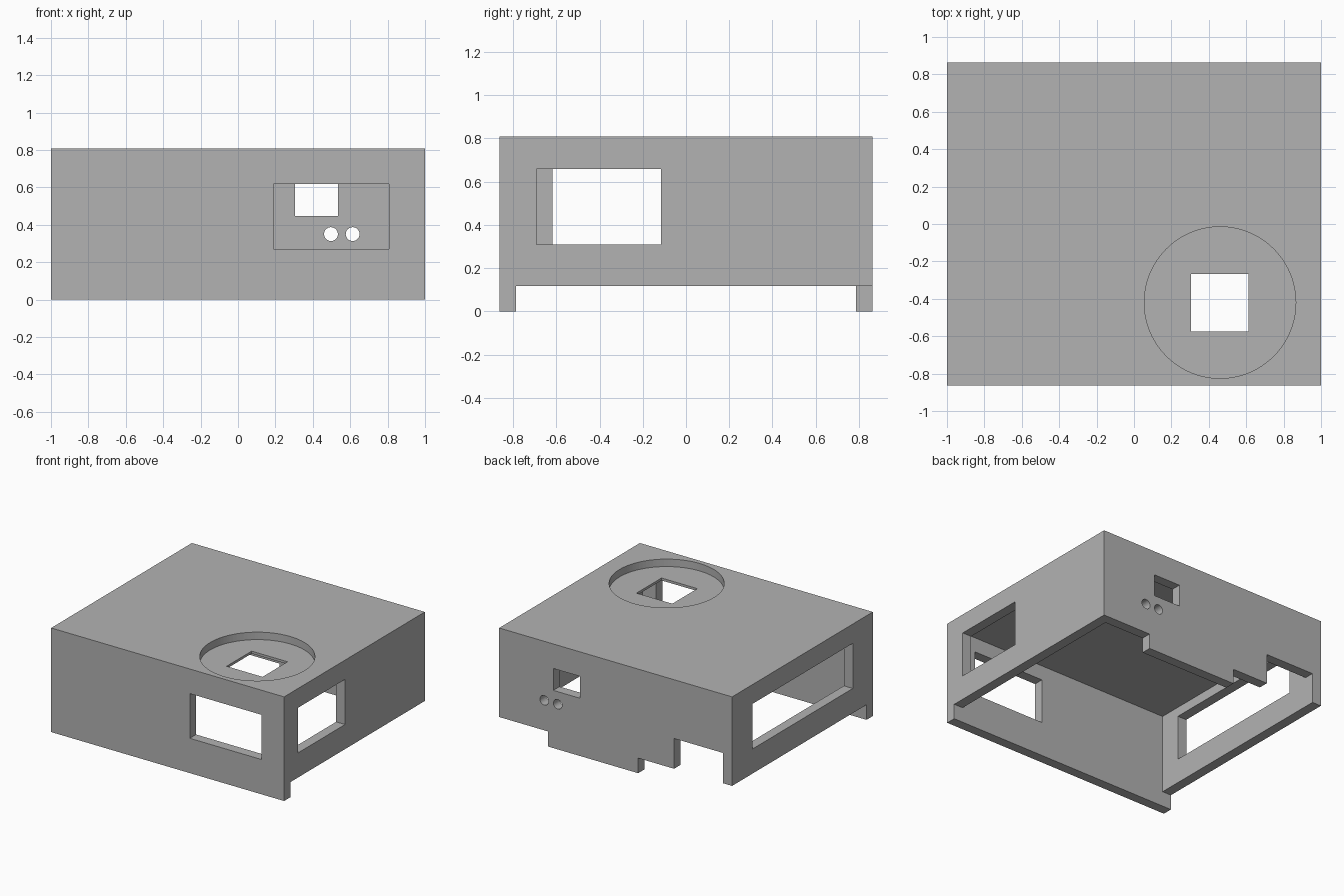
import bpy
import math

if "Cube" in bpy.data.objects:
    bpy.data.objects.remove(bpy.data.objects["Cube"], do_unlink=True)

HX, HY, H = 1.0, 0.863, 0.808   # half width, half depth, height
T = 0.077                       # wall thickness
IX, IY = HX - T, HY - T         # inner half sizes
SKIRT = 0.117                   # raised lower edge
OUT = 0.1                       # cutter overshoot


def box(name, x, y, z):
    bpy.ops.mesh.primitive_cube_add(size=1)
    ob = bpy.context.object
    ob.name = name
    for v in ob.data.vertices:
        v.co = [lo + (c + 0.5) * (hi - lo) for c, (lo, hi) in zip(v.co, (x, y, z))]
    return ob


def cylinder(name, radius, depth, location, rotation=(0, 0, 0), sides=32):
    bpy.ops.mesh.primitive_cylinder_add(vertices=sides, radius=radius, depth=depth,
                                        location=location, rotation=rotation)
    bpy.context.object.name = name
    return bpy.context.object


def cut(target, cutter):
    cutter.hide_render = True
    mod = target.modifiers.new("cut", 'BOOLEAN')
    mod.operation = 'DIFFERENCE'
    mod.solver = 'EXACT'
    mod.object = cutter
    bpy.context.view_layer.objects.active = target
    bpy.ops.object.modifier_apply(modifier=mod.name)
    bpy.data.objects.remove(cutter, do_unlink=True)


# Outer case, hollowed from below
case = box("case_shell", (-HX, HX), (-HY, HY), (0, H))
cut(case, box("hollow", (-IX, IX), (-IY, IY), (-OUT, H - T)))

# Raised lower edge of the side walls and stepped lower edge of the back wall
back = (IY - 0.03, HY + OUT)
low = (-OUT, SKIRT)
cut(case, box("side_skirt", (-HX - OUT, HX + OUT), (-IY, IY), low))
cut(case, box("back_skirt_left", (0.58, HX + OUT), back, low))
cut(case, box("back_skirt_right", (-HX - OUT, -0.193), back, low))
cut(case, box("back_notch", (-IX, -0.502), back, (-OUT, 0.352)))

# Windows in the front, both sides and the back
side_z = (0.308, 0.658)
cut(case, box("front_window", (0.19, 0.807), (-HY - OUT, -IY + 0.03), (0.27, 0.617)))
cut(case, box("left_window", (IX - 0.03, HX + OUT), (-0.692, -0.115), side_z))
cut(case, box("right_window", (-HX - OUT, -IX + 0.03), (-0.617, 0.61), side_z))
cut(case, box("back_window", (0.305, 0.535), back, (0.448, 0.618)))

# Pair of round holes in the back
for x in (0.497, 0.613):
    cut(case, cylinder("back_hole", 0.037, 0.3, (x, HY, 0.35), (math.pi / 2, 0, 0)))

# Round recess in the top with a square opening
cut(case, cylinder("top_recess", 0.405, 0.2, (0.46, -0.42, H - 0.058 + 0.1), sides=96))
cut(case, box("top_opening", (0.305, 0.613), (-0.575, -0.268), (H - T - 0.05, H + OUT)))

# Single grey material, flat faces
grey = bpy.data.materials.new("case_grey")
grey.use_nodes = True
colour = (0.448, 0.448, 0.448, 1)
grey.diffuse_color = colour
grey.node_tree.nodes["Principled BSDF"].inputs["Base Color"].default_value = colour
case.data.materials.clear()
case.data.materials.append(grey)
for poly in case.data.polygons:
    poly.material_index = 0
    poly.use_smooth = False
